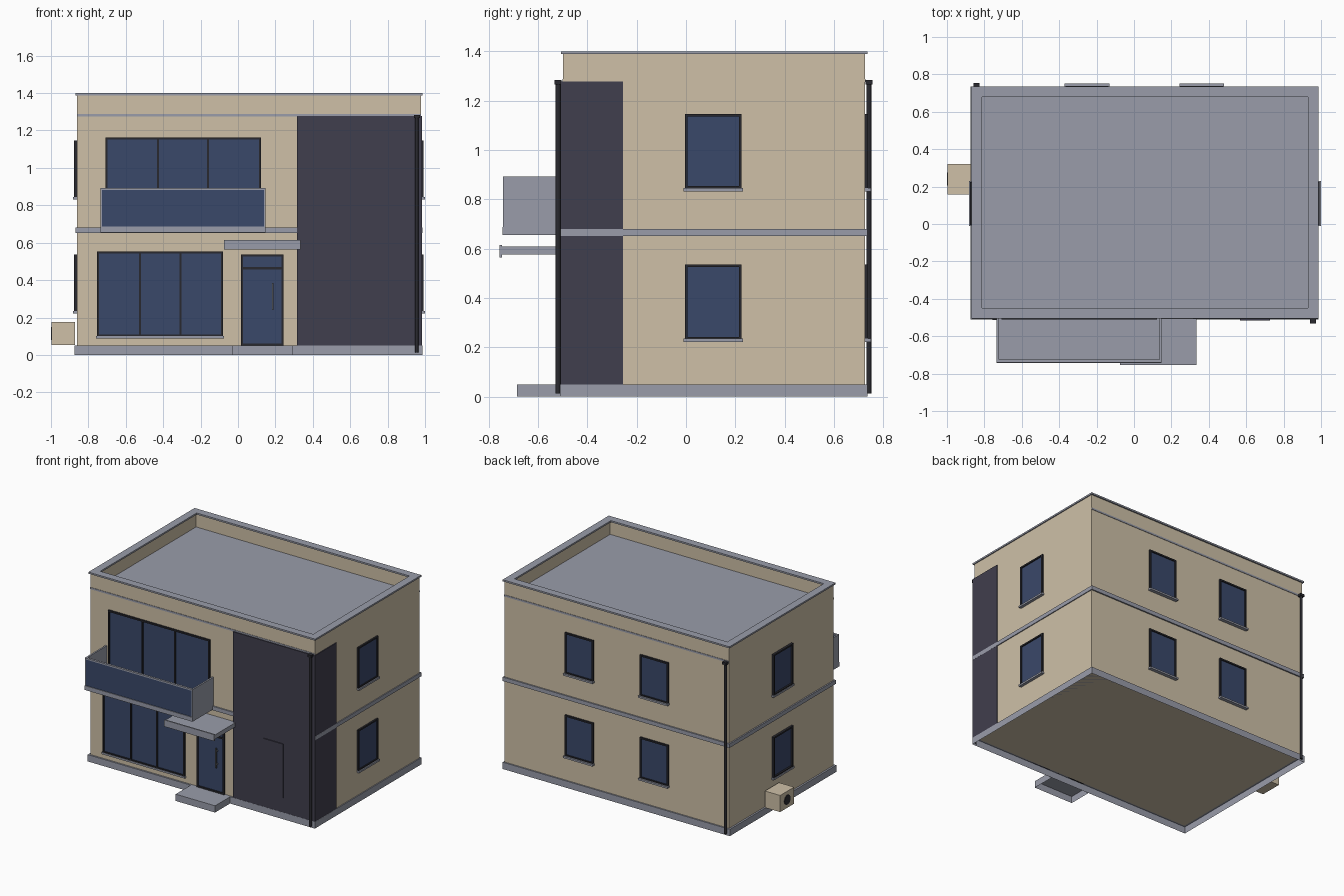
import bpy, bmesh
from mathutils import Vector

if "Cube" in bpy.data.objects:
    bpy.data.objects.remove(bpy.data.objects["Cube"], do_unlink=True)


def material(name, r, g, b):
    m = bpy.data.materials.new(name)
    m.use_nodes = True
    m.diffuse_color = (r, g, b, 1)
    m.node_tree.nodes["Principled BSDF"].inputs["Base Color"].default_value = (r, g, b, 1)
    return m


TAN = material("tan render", 0.62, 0.53, 0.39)
GREY = material("grey concrete", 0.32, 0.335, 0.40)
PANEL = material("dark cladding", 0.051, 0.049, 0.075)
GLASS = material("blue glass", 0.042, 0.065, 0.142)
FRAME = material("black frame", 0.022, 0.022, 0.028)
STEEL = material("handle steel", 0.16, 0.17, 0.19)

# Outer faces of the walls
X0, X1, Y0, Y1 = -0.86, 0.979, -0.498, 0.725


def finish(name, bm, *mats):
    mesh = bpy.data.meshes.new(name)
    bm.to_mesh(mesh)
    bm.free()
    for m in mats:
        mesh.materials.append(m)
    obj = bpy.data.objects.new(name, mesh)
    bpy.context.collection.objects.link(obj)
    return obj


def add_box(bm, a, b):
    a, b = Vector(a), Vector(b)
    verts = bmesh.ops.create_cube(bm, size=1)["verts"]
    for v in verts:
        v.co = (a + b) / 2 + v.co * Vector([abs(q - p) for p, q in zip(a, b)])


def boxes(name, mat, *pairs, open_bottom=False):
    bm = bmesh.new()
    for a, b in pairs:
        add_box(bm, a, b)
    if open_bottom:
        under = [f for f in bm.faces if f.normal.z < -0.9]
        bmesh.ops.delete(bm, geom=under, context="FACES_ONLY")
    return finish(name, bm, mat)


def on_wall(side, u, d, z):
    """Point at u along a wall, d out from it, at height z."""
    return {"front": (u, Y0 - d, z), "back": (u, Y1 + d, z),
            "right": (X1 + d, u, z), "left": (X0 - d, u, z)}[side]


def wall_boxes(name, mat, side, *specs):
    """Each spec is u0, u1, z0, z1, depth."""
    return boxes(name, mat, *[(on_wall(side, u0, -0.005, z0), on_wall(side, u1, d, z1))
                              for u0, u1, z0, z1, d in specs])


def window(name, side, u0, u1, z0, z1, mullions=(), sill=0.0, out=0.012):
    t = 0.011
    bars = [(u0, u0 + t, z0, z1, out), (u1 - t, u1, z0, z1, out),
            (u0 + t, u1 - t, z0, z0 + t, out), (u0 + t, u1 - t, z1 - t, z1, out)]
    bars += [(m - t / 2, m + t / 2, z0 + t, z1 - t, out) for m in mullions]
    wall_boxes(name + "_frame", FRAME, side, *bars)
    wall_boxes(name + "_glass", GLASS, side, (u0 + t, u1 - t, z0 + t, z1 - t, 0.004))
    if sill:
        wall_boxes(name + "_sill", GREY, side, (u0 - 0.005, u1 + 0.005, z0 - 0.01, z0 + 0.003, sill))


def ring(name, mat, x0, x1, y0, y1, z0, z1, w):
    """Rectangular frame lying flat."""
    return boxes(name, mat,
                 ((x0, y0, z0), (x1, y0 + w, z1)), ((x0, y1 - w, z0), (x1, y1, z1)),
                 ((x0, y0 + w, z0), (x0 + w, y1 - w, z1)), ((x1 - w, y0 + w, z0), (x1, y1 - w, z1)))


# Wall block with a sunken roof deck behind the parapet
bm = bmesh.new()
add_box(bm, (X0, Y0, 0.05), (X1, Y1, 1.392))
top = max(bm.faces, key=lambda f: f.calc_center_median().z)
bmesh.ops.inset_region(bm, faces=[top], thickness=0.045)
deck = bmesh.ops.extrude_face_region(bm, geom=[top])
bmesh.ops.delete(bm, geom=[top], context="FACES_ONLY")
for v in [g for g in deck["geom"] if isinstance(g, bmesh.types.BMVert)]:
    v.co.z = 1.287
bmesh.ops.recalc_face_normals(bm, faces=bm.faces)
for f in bm.faces:
    f.material_index = int(abs(f.calc_center_median().z - 1.287) < 0.001 and abs(f.normal.z) > 0.9)
finish("walls", bm, TAN, GREY)

# Horizontal trims; the plinth is a shell open underneath
ring("parapet_coping", GREY, X0 - 0.01, X1 + 0.007, Y0 - 0.008, Y1 + 0.01, 1.388, 1.4, 0.057)
boxes("plinth", GREY, ((X0 - 0.013, Y0 - 0.012, 0), (X1 + 0.007, Y1 + 0.01, 0.05)), open_bottom=True)
boxes("floor_band", GREY, ((X0 - 0.01, Y0 - 0.01, 0.651), (X1 + 0.0065, Y1 + 0.01, 0.68)))
for side in ("front", "back"):
    wall_boxes(side + "_roof_line", GREY, side, (X0, X1, 1.275, 1.288, 0.003))

# Dark cladding wrapped round the front corner
boxes("corner_cladding", PANEL,
      ((0.315, Y0 - 0.011, 0.05), (X1 + 0.006, Y0 + 0.01, 1.277)),
      ((X1 - 0.01, Y0, 0.05), (X1 + 0.006, -0.255, 1.277)))
wall_boxes("meter_hatch", PANEL, "front", (0.567, 0.728, 0.158, 0.558, 0.018))

# Large front windows
window("ground_front_window", "front", -0.753, -0.081, 0.097, 0.553, (-0.523, -0.308), 0.016)
window("upper_front_window", "front", -0.708, 0.122, 0.682, 1.163, (-0.428, -0.161))

# Small windows on the other sides, repeated on both floors
for floor, z in (("ground", 0.232), ("upper", 0.842)):
    for label, side, u in (("right", "right", -0.005), ("left", "left", -0.005),
                           ("back_left", "back", 0.247), ("back_right", "back", -0.367)):
        window(f"{floor}_{label}_window", side, u, u + 0.23, z, z + 0.304, sill=0.025 if side == "back" else 0.021,
               out=0.017 if side == "left" else 0.012)

# Front door with transom, handle, step and bell
window("front_door", "front", 0.017, 0.243, 0.05, 0.538)
wall_boxes("door_transom_bar", FRAME, "front", (0.028, 0.232, 0.458, 0.469, 0.012))
boxes("door_handle", STEEL, ((0.182, Y0 - 0.03, 0.24), (0.191, Y0 - 0.021, 0.385)),
      *[((0.184, Y0 - 0.023, z), (0.189, Y0, z + 0.008)) for z in (0.26, 0.357)])
boxes("door_step", GREY, ((-0.03, -0.685, 0), (0.292, Y0 - 0.012, 0.05)), open_bottom=True)
wall_boxes("door_bell", TAN, "front", (-0.038, -0.01, 0.443, 0.483, 0.008))

# Canopy over the door
boxes("door_canopy", GREY, ((-0.075, -0.746, 0.576), (0.333, Y0, 0.608)),
      ((-0.075, -0.755, 0.565), (0.333, -0.745, 0.614)))

# Balcony: floor slab, solid cheeks, glazed front with a thin frame
L, R, F, T = -0.735, 0.148, -0.735, 0.892
boxes("balcony_floor", GREY, ((L, -0.743, 0.655), (R, Y0, 0.687)))
boxes("balcony_cheeks", GREY, ((L, F, 0.687), (L + 0.012, Y0, T)), ((R - 0.012, F, 0.687), (R, Y0, T)))
boxes("balcony_glass", GLASS, ((L + 0.008, F - 0.003, 0.683), (R - 0.008, F + 0.006, T - 0.01)))
boxes("balcony_rail", GREY, ((L, F - 0.006, T - 0.011), (R, F + 0.01, T)),
      ((L, F - 0.006, 0.68), (L + 0.009, F + 0.008, T)),
      ((R - 0.009, F - 0.006, 0.68), (R, F + 0.008, T)))


# Rain pipes with square hopper heads
def rain_pipe(name, x, y):
    bpy.ops.mesh.primitive_cylinder_add(vertices=12, radius=0.01, depth=1.26, location=(x, y, 0.643))
    pipe = bpy.context.object
    pipe.name = name
    pipe.data.materials.append(FRAME)
    bpy.ops.object.shade_smooth_by_angle()
    boxes(name + "_head", FRAME, ((x - 0.016, y - 0.014, 1.266), (x + 0.016, y + 0.014, 1.284)))


rain_pipe("front_rain_pipe", 0.956, -0.518)
rain_pipe("back_rain_pipe", -0.841, 0.741)

# Outdoor cooling unit with a round fan grille
boxes("cooling_unit", TAN, ((-0.996, 0.159, 0.053), (-0.872, 0.322, 0.176)))
bpy.ops.mesh.primitive_cylinder_add(vertices=24, radius=0.035, depth=0.008,
                                    location=(-0.996, 0.24, 0.114), rotation=(0, 1.5708, 0))
fan = bpy.context.object
fan.name = "cooling_fan"
fan.data.materials.append(FRAME)
